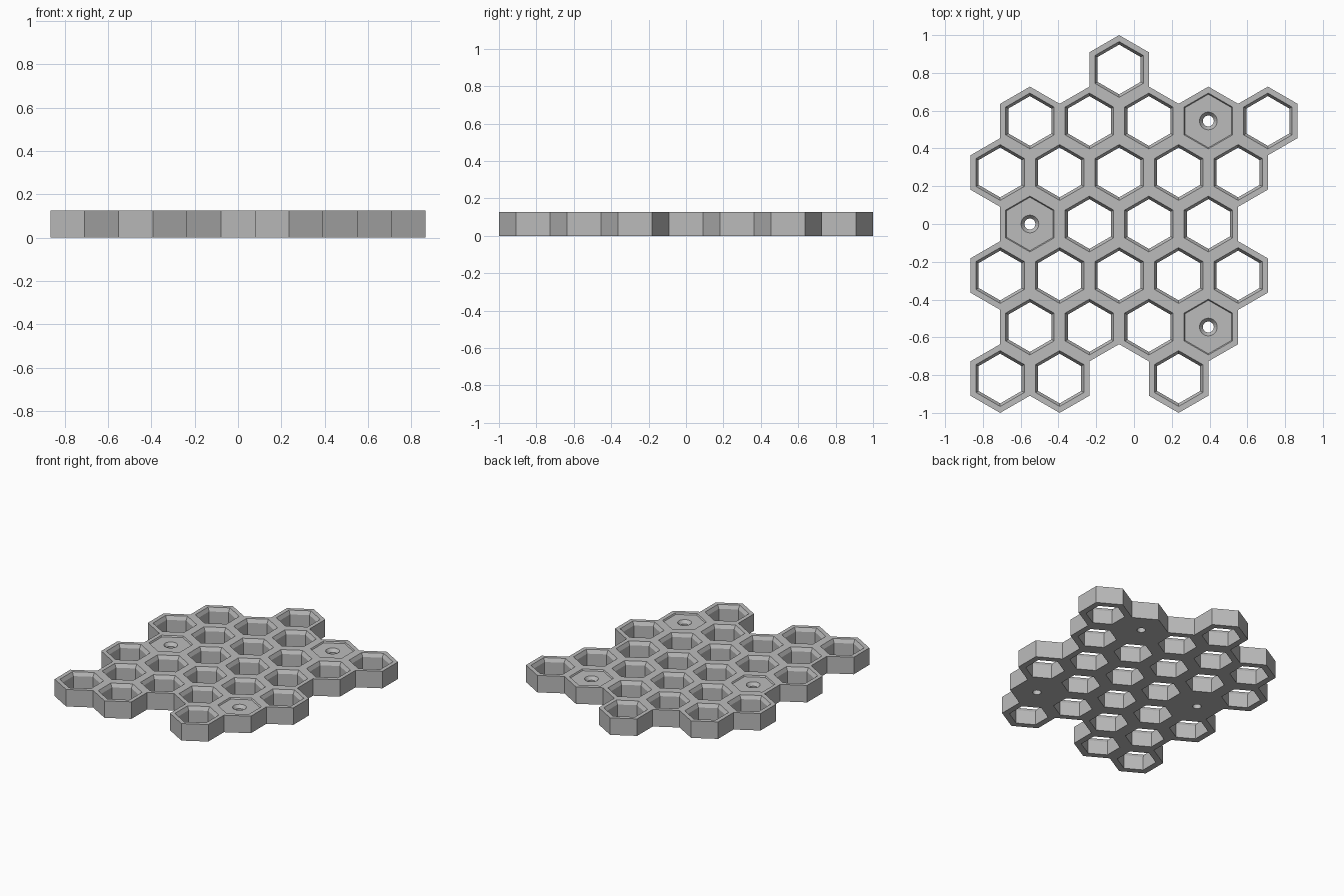
import bpy, bmesh, math

if "Cube" in bpy.data.objects:
    bpy.data.objects.remove(bpy.data.objects["Cube"])

PITCH = 0.3149                 # cell spacing, also the flat-to-flat width
ROW = PITCH * math.sqrt(3) / 2
H = 0.126                      # panel height
OPEN, HOLE = 0.128, 0.114      # cell opening and lower bore (centre to flat)
Z_CHAMFER, Z_FLOOR = 0.10, 0.116
SINK_R, SCREW_R, Z_SINK = 0.047, 0.029, 0.092

# row number -> filled columns, and the closed cells that hold screws
ROWS = {3: [2], 2: range(5), 1: range(5), 0: range(4),
        -1: range(5), -2: range(4), -3: [0, 1, 3]}
SCREW_CELLS = {(2, 3), (0, 0), (-2, 3)}


def centre(row, col):
    shift = 0.5 if row % 2 == 0 else 0.0
    return (-2.25 + shift + col) * PITCH, row * ROW


cells = {(r, c): centre(r, c) for r, cols in ROWS.items() for c in cols}
bm = bmesh.new()


def ring(cx, cy, radius, z, n=6, turn=math.pi / 6):
    return [bm.verts.new((cx + radius * math.cos(turn + 2 * math.pi * i / n),
                          cy + radius * math.sin(turn + 2 * math.pi * i / n), z))
            for i in range(n)]


def hexagon(cx, cy, apothem, z):
    return ring(cx, cy, apothem * 2 / math.sqrt(3), z)


def bridge(a, b):
    n = len(a)
    for i in range(n):
        j = (i + 1) % n
        bm.faces.new((a[i], a[j], b[j], b[i]))


def plate(hexa, circle, up):
    """Flat hexagon with a round hole (24 points, four per corner)."""
    for k in range(6):
        fan = [circle[(4 * k + s) % 24] for s in range(-2, 3)]
        faces = [(hexa[k], fan[s + 1], fan[s]) for s in range(4)]
        faces.append((hexa[k], hexa[(k + 1) % 6], fan[4]))
        for f in faces:
            face = bm.faces.new(f)
            face.normal_update()
            if (face.normal.z > 0) != up:
                face.normal_flip()


def has_neighbour(x, y):
    return any(math.hypot(x - a, y - b) < 0.05 for a, b in cells.values())


for key, (cx, cy) in cells.items():
    top = hexagon(cx, cy, PITCH / 2, H)
    base = hexagon(cx, cy, PITCH / 2, 0)
    lip = hexagon(cx, cy, OPEN, H)
    bridge(top, lip)
    # outside walls only where no cell adjoins
    for i in range(6):
        j = (i + 1) % 6
        ang = math.pi / 3 * (i + 1)
        if not has_neighbour(cx + PITCH * math.cos(ang), cy + PITCH * math.sin(ang)):
            bm.faces.new((base[i], base[j], top[j], top[i]))
    if key in SCREW_CELLS:
        # recessed floor with a countersunk screw hole
        slope = (H - Z_FLOOR) / (H - Z_CHAMFER)
        floor = hexagon(cx, cy, OPEN + (HOLE - OPEN) * slope, Z_FLOOR)
        bridge(lip, floor)
        sink = ring(cx, cy, SINK_R, Z_FLOOR, 24)
        neck = ring(cx, cy, SCREW_R, Z_SINK, 24)
        under = ring(cx, cy, SCREW_R, 0, 24)
        plate(floor, sink, True)
        bridge(sink, neck)
        bridge(neck, under)
        plate(base, under, False)
    else:
        # chamfered through hole
        throat = hexagon(cx, cy, HOLE, Z_CHAMFER)
        exit_ring = hexagon(cx, cy, HOLE, 0)
        bridge(lip, throat)
        bridge(throat, exit_ring)
        bridge(exit_ring, base)

bmesh.ops.remove_doubles(bm, verts=bm.verts, dist=0.0005)
bmesh.ops.recalc_face_normals(bm, faces=bm.faces)

mesh = bpy.data.meshes.new("honeycomb_panel")
bm.to_mesh(mesh)
bm.free()
grey = bpy.data.materials.new("light grey")
grey.diffuse_color = (0.5, 0.5, 0.5, 1)
grey.use_nodes = True
grey.node_tree.nodes["Principled BSDF"].inputs["Base Color"].default_value = grey.diffuse_color
mesh.materials.append(grey)
panel = bpy.data.objects.new("honeycomb_panel", mesh)
bpy.context.collection.objects.link(panel)
